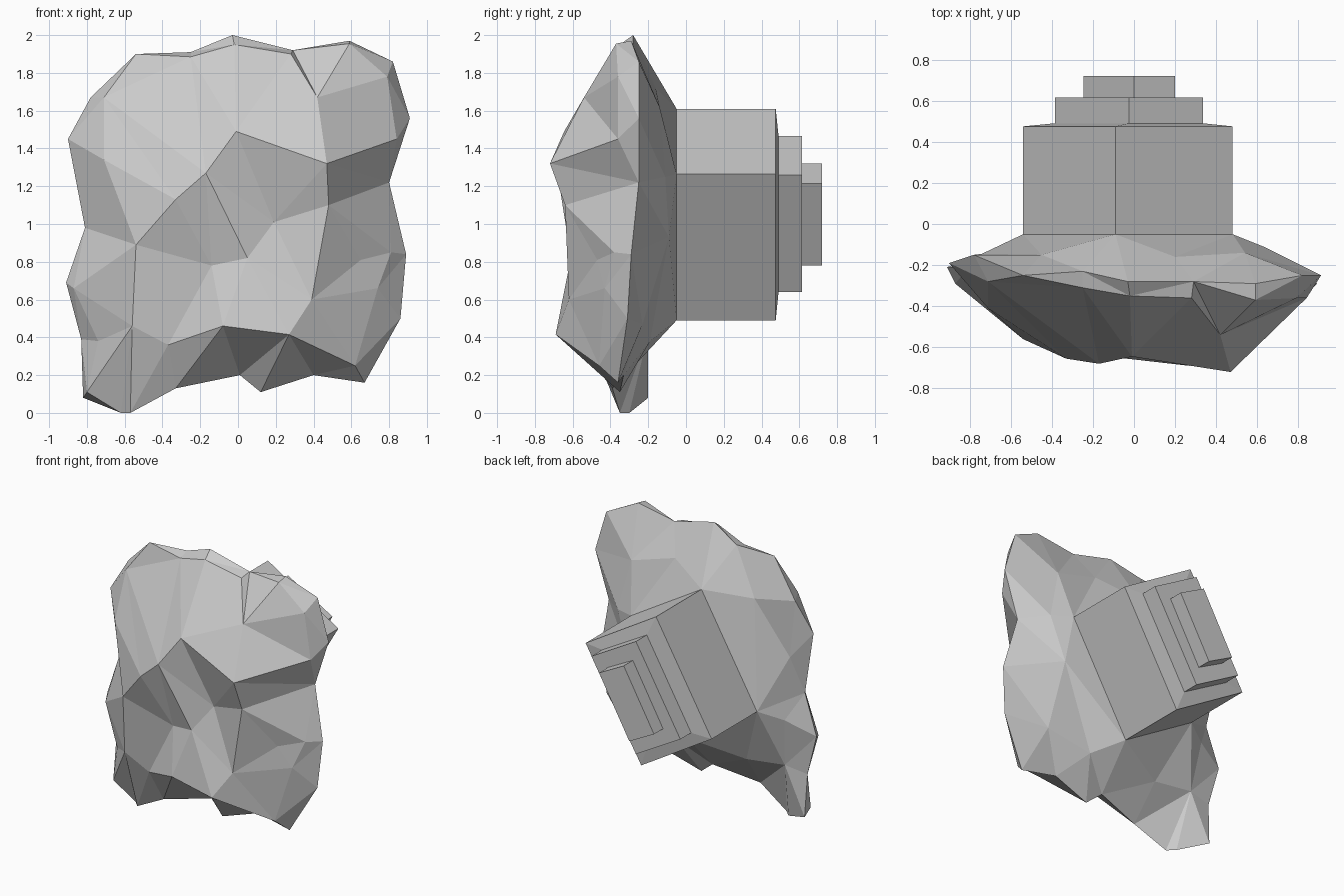
import bpy, bmesh
from mathutils import Vector
from mathutils.geometry import delaunay_2d_cdt


def finish(bm, name):
    bmesh.ops.recalc_face_normals(bm, faces=bm.faces)
    me = bpy.data.meshes.new(name)
    bm.to_mesh(me)
    bm.free()
    ob = bpy.data.objects.new(name, me)
    bpy.context.collection.objects.link(ob)
    return ob


def tilted_rect(top, right, bottom):
    # four corners (x, z) of a tilted rectangle
    left = (top[0] + bottom[0] - right[0], top[1] + bottom[1] - right[1])
    return [top, right, bottom, left]


def loft(name, rings, cap_start):
    # rings: (corner list, y)
    bm = bmesh.new()
    loops = [[bm.verts.new((x, y, z)) for x, z in pts] for pts, y in rings]
    for a, b in zip(loops, loops[1:]):
        for i in range(4):
            j = (i + 1) % 4
            bm.faces.new((a[i], a[j], b[j], b[i]))
    bm.faces.new(loops[-1])
    if cap_start:
        bm.faces.new(loops[0][::-1])
    return finish(bm, name)


# Mounting block and its two stepped plates
rect1 = tilted_rect((-0.09, 1.61), (0.48, 1.265), (0.03, 0.49))
rect2 = tilted_rect((-0.025, 1.465), (0.335, 1.26), (-0.025, 0.64))
rect3 = tilted_rect((0.0, 1.32), (0.2, 1.215), (-0.045, 0.78))
loft("back_block", [(rect1, -0.05), (rect1, 0.475), (rect2, 0.49)], False)
loft("step_plate", [(rect2, 0.485), (rect2, 0.615)], True)
loft("end_plate", [(rect3, 0.61), (rect3, 0.72)], True)

# Rock: rim outline (x, z, y), clockwise from the top
rim = [(-0.03, 2.0, -0.28), (0.29, 1.92, -0.28), (0.59, 1.97, -0.29),
       (0.82, 1.86, -0.25), (0.91, 1.56, -0.25), (0.80, 1.22, -0.25),
       (0.89, 0.84, -0.29), (0.86, 0.50, -0.31), (0.67, 0.16, -0.36),
       (0.40, 0.20, -0.33), (0.12, 0.11, -0.35), (0.01, 0.20, -0.32),
       (-0.33, 0.13, -0.39), (-0.57, 0.0, -0.35), (-0.62, 0.0, -0.30),
       (-0.82, 0.08, -0.20), (-0.83, 0.39, -0.22), (-0.91, 0.69, -0.21),
       (-0.81, 0.98, -0.22), (-0.90, 1.45, -0.19), (-0.78, 1.67, -0.15),
       (-0.54, 1.90, -0.25), (-0.25, 1.91, -0.23)]

# Front facet corners (x, z, y)
front = [(-0.01, 1.49, -0.645), (0.47, 1.32, -0.72), (-0.17, 1.27, -0.68),
         (-0.33, 1.13, -0.655), (-0.71, 1.34, -0.41), (-0.71, 1.67, -0.28),
         (0.48, 1.10, -0.64), (0.19, 1.01, -0.55), (0.05, 0.82, -0.61),
         (-0.14, 0.78, -0.55), (0.39, 0.60, -0.62), (0.27, 0.415, -0.69),
         (-0.08, 0.46, -0.65), (-0.37, 0.36, -0.50), (-0.56, 0.46, -0.51),
         (-0.54, 0.89, -0.56), (0.65, 0.81, -0.47), (0.81, 0.85, -0.38),
         (0.62, 0.25, -0.46), (0.84, 1.45, -0.36), (0.79, 1.78, -0.36),
         (0.42, 1.67, -0.54), (-0.02, 1.95, -0.35), (0.28, 1.90, -0.36),
         (0.59, 1.955, -0.37), (-0.87, 0.66, -0.29), (-0.74, 0.38, -0.34),
         (-0.25, 1.885, -0.31), (-0.80, 0.11, -0.30), (0.74, 0.66, -0.43)]
# Ridges and creases between the front corners (negative = rim corner)
ridges = [(4, 5), (3, 2, 0, 1, 6, 10, 11, 12, 12 - len(rim)), (2, 8, 7, 0),
          (7, 6, 17), (3, 9, 13), (9, 8), (4, 15, 14, 28), (10, 8), (1, 19),
          (11, 18, 29, 16), (0, 21), (1, 21), (11, 9 - len(rim)), (3, 5),
          (13, 13 - len(rim))]

# Back slope corners (x, z, y), followed by the foot of the block
slope = [(0.54, 1.62, -0.14), (0.2, 1.72, -0.16), (0.63, 1.25, -0.11),
         (0.52, 0.93, -0.09), (0.55, 0.47, -0.23), (0.22, 0.38, -0.19),
         (-0.35, 0.38, -0.20), (-0.66, 0.42, -0.20), (-0.70, 0.78, -0.14),
         (-0.74, 1.25, -0.145), (-0.45, 1.60, -0.15)]
foot = [(x, z, -0.05) for x, z in rect1]

n = len(rim)
loop = [(i, (i + 1) % n) for i in range(n)]
bm = bmesh.new()
rim_verts = [bm.verts.new((x, y, z)) for x, z, y in rim]


def skin(inner, creases, hole=()):
    # triangulate inside the rim and lift the points to their depth
    verts = rim_verts + [bm.verts.new((x, y, z)) for x, z, y in inner]
    flat = [Vector((v.co.x, v.co.z)) for v in verts]
    edges = loop + [(a + n, b + n) for c in creases for a, b in zip(c, c[1:])]
    out = delaunay_2d_cdt(flat, edges, [], 1, 1e-5)
    origin = out[3]
    for f in out[2]:
        ids = [origin[i][0] for i in f if origin[i]]
        if len(set(ids)) == 3 and not all(i - n in hole for i in ids):
            bm.faces.new([verts[i] for i in ids])


skin(front, ridges)
k = len(slope)
skin(slope + foot, [(k, k + 1, k + 2, k + 3, k)], range(k, k + 4))
finish(bm, "rock")
